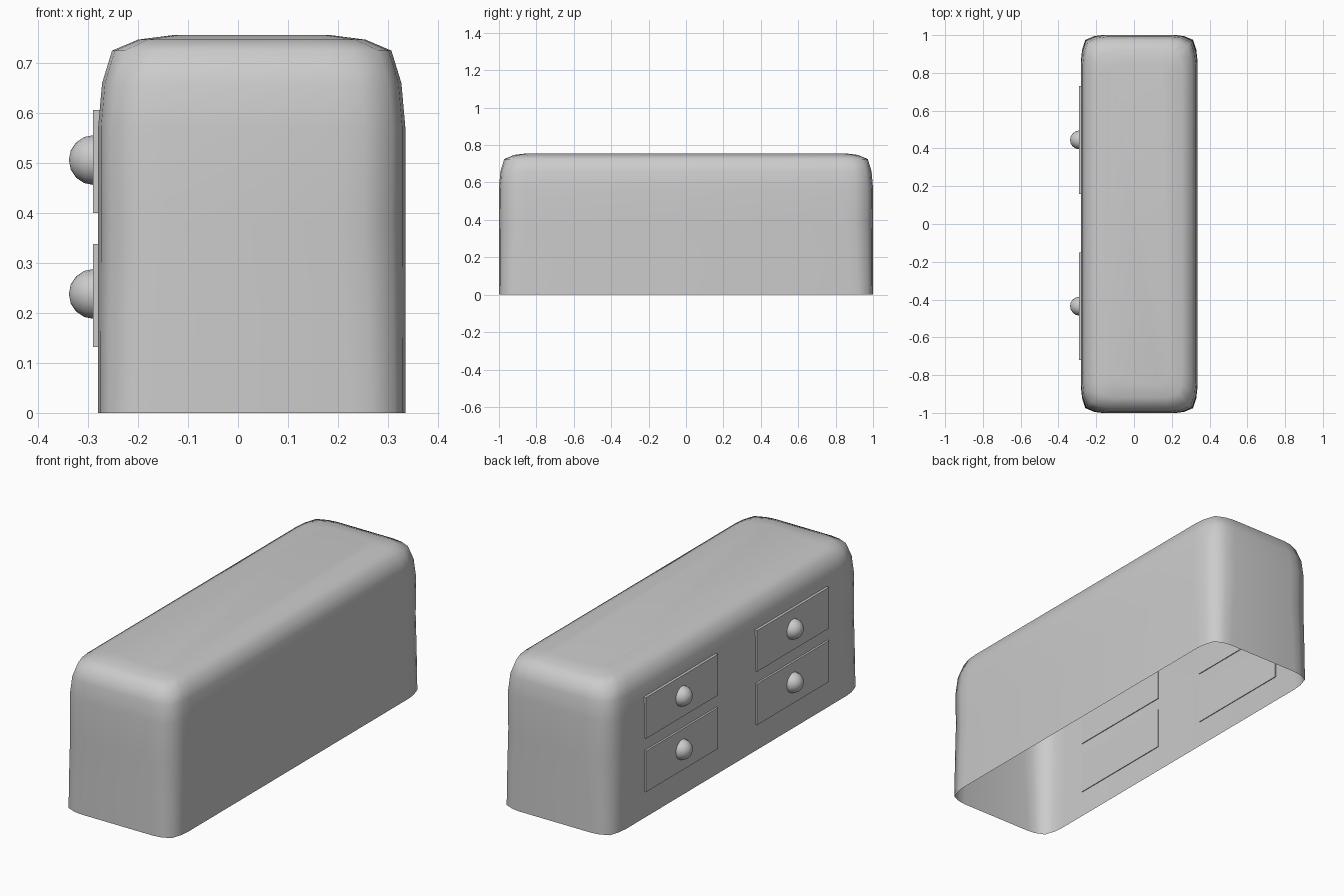
import bpy, bmesh, math
from mathutils import Matrix

if "Cube" in bpy.data.objects:
    bpy.data.objects.remove(bpy.data.objects["Cube"])

CX, HX, HY = 0.0275, 0.3075, 1.0
# rounded corner as fractions of the corner size (distance in from each side)
CORNER = [(0.0, 1.0), (0.045, 0.62), (0.2, 0.2), (0.62, 0.045), (1.0, 0.0)]


def finish(name, bm, angle=None):
    bmesh.ops.recalc_face_normals(bm, faces=bm.faces)
    me = bpy.data.meshes.new(name)
    bm.to_mesh(me)
    bm.free()
    ob = bpy.data.objects.new(name, me)
    bpy.context.collection.objects.link(ob)
    if angle:
        bpy.ops.object.select_all(action='DESELECT')
        ob.select_set(True)
        bpy.context.view_layer.objects.active = ob
        bpy.ops.object.shade_smooth_by_angle(angle=math.radians(angle))
    return ob


def ring(bm, z, inset, size):
    hx, hy = HX - inset, HY - inset
    pts = []
    for sx, sy in ((1, 1), (-1, 1), (-1, -1), (1, -1)):
        quarter = [(sx * (hx - a * size), sy * (hy - b * size * 1.15)) for a, b in CORNER]
        pts += quarter if sx * sy > 0 else quarter[::-1]
    return [bm.verts.new((CX + x, y, z)) for x, y in pts]


# body: open-bottomed shell with soft top and slightly wavy corners
bm = bmesh.new()
levels = [(0.0, 0.0, 0.11), (0.19, 0.0, 0.12), (0.38, 0.0, 0.135), (0.57, 0.0, 0.13),
          (0.66, 0.008, 0.13), (0.725, 0.028, 0.125), (0.747, 0.08, 0.10), (0.756, 0.15, 0.06)]
rings = [ring(bm, *lv) for lv in levels]
for lo, hi in zip(rings, rings[1:]):
    n = len(lo)
    for i in range(n):
        bm.faces.new((lo[i], lo[(i + 1) % n], hi[(i + 1) % n], hi[i]))
bm.faces.new(rings[-1])
finish("cabinet_body", bm, 60)
# an open shell: make sure the faces look outward
me = bpy.data.objects["cabinet_body"].data
if me.polygons[-1].normal.z < 0:
    me.flip_normals()

# drawer fronts and their half-round knobs
for y, side in ((0.445, "back"), (-0.435, "front")):
    for z, row in ((0.235, "lower"), (0.503, "upper")):
        bm = bmesh.new()
        bmesh.ops.create_cube(bm, size=1, matrix=Matrix.Translation((-0.283, y, z))
                              @ Matrix.Diagonal((0.014, 0.57, 0.206, 1)))
        finish(f"drawer_{row}_{side}", bm)

        bm = bmesh.new()
        bmesh.ops.create_uvsphere(bm, u_segments=16, v_segments=8, radius=0.05)
        bmesh.ops.delete(bm, geom=[v for v in bm.verts if v.co.z < -0.001], context='VERTS')
        bmesh.ops.holes_fill(bm, edges=[e for e in bm.edges if e.is_boundary], sides=0)
        bmesh.ops.transform(bm, verts=bm.verts, matrix=Matrix.Translation((-0.2885, y, z + 0.003))
                            @ Matrix.Rotation(-math.pi / 2, 4, 'Y'))
        finish(f"knob_{row}_{side}", bm, 50)
